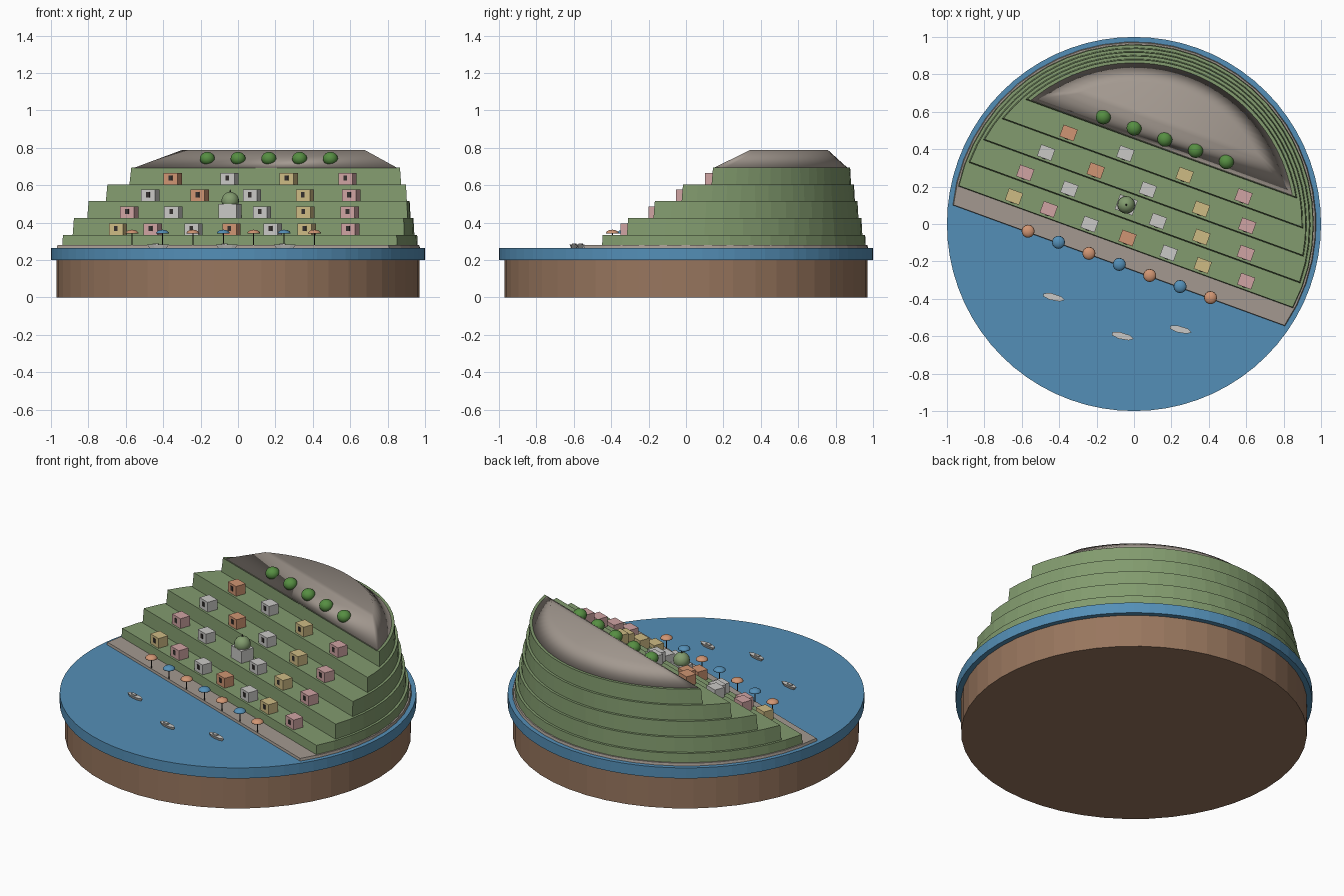
import bpy, bmesh, math
from mathutils import Matrix, Vector

cube = bpy.data.objects.get("Cube")
if cube:
    bpy.data.objects.remove(cube, do_unlink=True)

TURN = Matrix.Rotation(math.radians(-20), 4, 'Z')   # hillside faces slightly sideways


def material(name, r, g, b):
    def lin(c):
        c /= 255
        return c / 12.92 if c < 0.04 else ((c + 0.055) / 1.055) ** 2.4
    m = bpy.data.materials.new(name)
    col = (lin(r), lin(g), lin(b), 1)
    m.diffuse_color = col
    m.use_nodes = True
    m.node_tree.nodes["Principled BSDF"].inputs["Base Color"].default_value = col
    return m


EARTH = material("earth brown", 152, 118, 94)
SEA = material("sea blue", 84, 143, 183)
GRASS = material("terrace green", 130, 155, 110)
STONE = material("grey stone", 163, 153, 144)
LEAF = material("leaf green", 86, 142, 66)
CLAY = material("terracotta", 208, 149, 115)
WHITE = material("whitewash", 202, 201, 198)
SAND = material("sand yellow", 206, 187, 132)
PINK = material("soft pink", 208, 164, 163)
DARK = material("dark wood", 52, 48, 46)


def add(name, bm, mats, loc=(0, 0, 0), smooth=False, turn=TURN):
    bmesh.ops.recalc_face_normals(bm, faces=bm.faces)
    for f in bm.faces:
        f.smooth = smooth
    me = bpy.data.meshes.new(name)
    bm.to_mesh(me)
    bm.free()
    for m in mats:
        me.materials.append(m)
    ob = bpy.data.objects.new(name, me)
    ob.matrix_world = turn @ Matrix.Translation(loc)
    bpy.context.collection.objects.link(ob)
    return ob


def box(bm, size, centre, slot=0):
    mat = Matrix.Translation(centre) @ Matrix.Diagonal((*size, 1))
    verts = bmesh.ops.create_cube(bm, size=1, matrix=mat)["verts"]
    for f in {f for v in verts for f in v.link_faces}:
        f.material_index = slot


def loft(bm, low, high):
    a = [bm.verts.new(p) for p in low]
    b = [bm.verts.new(p) for p in high]
    bm.faces.new(a)
    bm.faces.new(b)
    for i in range(len(a)):
        j = (i + 1) % len(a)
        bm.faces.new((a[i], a[j], b[j], b[i]))


def segment(radius, front, z, n=28):
    """Disc outline cut off by a straight front line."""
    start = math.asin(front / radius)
    span = math.pi - 2 * start
    return [(radius * math.cos(start + span * i / n),
             radius * math.sin(start + span * i / n), z) for i in range(n + 1)]


def disc(name, mat, radius, z0, z1, sides):
    bm = bmesh.new()
    bmesh.ops.create_cone(bm, cap_ends=True, segments=sides, radius1=radius, radius2=radius,
                          depth=z1 - z0, matrix=Matrix.Translation((0, 0, (z0 + z1) / 2)))
    add(name, bm, [mat], turn=Matrix())


# Round base, sea and promenade
disc("earth_base", EARTH, 0.97, 0, 0.2, 48)
disc("sea", SEA, 1.0, 0.2, 0.265, 72)
bm = bmesh.new()
loft(bm, segment(0.975, -0.237, 0.262), segment(0.97, -0.234, 0.28))
add("promenade", bm, [STONE])

# Stepped terraces
FRONT = [-0.128 + 0.14 * k for k in range(5)]
TOP = [0.335 + 0.09 * k for k in range(5)]
for k in range(5):
    r = 0.96 - 0.02 * k
    bm = bmesh.new()
    loft(bm, segment(r + 0.003, FRONT[k] - 0.005, TOP[k] - 0.09),
         segment(r - 0.002, FRONT[k], TOP[k]))
    add(f"terrace_{k + 1}", bm, [GRASS])

# Smooth rocky summit
bm = bmesh.new()
loft(bm, segment(0.865, 0.43, 0.692), segment(0.76, 0.552, 0.787))
add("rock_summit", bm, [STONE], smooth=True)

# Trees along the summit slope
for i in range(5):
    bm = bmesh.new()
    bmesh.ops.create_icosphere(bm, subdivisions=3, radius=0.04,
                               matrix=Matrix.Diagonal((1, 1, 0.9, 1)))
    add(f"tree_{i + 1}", bm, [LEAF], ((i - 2) * 0.175, 0.482, 0.742), smooth=True)

# Houses: one row per terrace, as (sideways position, wall colour)
ROWS = [
    [(-0.653, SAND), (-0.455, PINK), (-0.223, WHITE), (-0.007, CLAY),
     (0.227, WHITE), (0.421, SAND), (0.668, PINK)],
    [(-0.64, PINK), (-0.389, WHITE), (0.115, WHITE), (0.362, SAND), (0.615, PINK)],
    [(-0.572, WHITE), (-0.29, CLAY), (0.007, WHITE), (0.309, SAND), (0.572, PINK)],
    [(-0.495, CLAY), (-0.172, WHITE), (0.165, SAND), (0.5, PINK)],
]
for k, row in enumerate(ROWS):
    for i, (u, wall) in enumerate(row):
        bm = bmesh.new()
        box(bm, (0.08, 0.066, 0.062), (0, 0, 0.03))
        box(bm, (0.02, 0.006, 0.027), (0, -0.033, 0.034), 1)
        add(f"house_{k + 1}_{i + 1}", bm, [wall, DARK], (u, FRONT[k] + 0.046, TOP[k]))

# Domed chapel
chapel = Vector((-0.074, 0.082, TOP[1]))
bm = bmesh.new()
box(bm, (0.1, 0.085, 0.075), (0, 0, 0.0375))
add("chapel_walls", bm, [WHITE], chapel)
bm = bmesh.new()
bmesh.ops.create_uvsphere(bm, u_segments=16, v_segments=10, radius=0.047)
add("chapel_dome", bm, [GRASS], chapel + Vector((0, 0, 0.092)), smooth=True)
bm = bmesh.new()
bmesh.ops.create_cone(bm, cap_ends=True, segments=8, radius1=0.006, radius2=0.001, depth=0.016)
add("chapel_finial", bm, [DARK], chapel + Vector((0, 0, 0.144)))

# Parasols on the waterfront
for i in range(7):
    u = (i - 3) * 0.173
    bm = bmesh.new()
    bmesh.ops.create_uvsphere(bm, u_segments=16, v_segments=10, radius=0.035,
                              matrix=Matrix.Diagonal((1, 1, 0.6, 1)))
    cut = bmesh.ops.bisect_plane(bm, geom=bm.verts[:] + bm.edges[:] + bm.faces[:],
                                 plane_co=(0, 0, 0.001), plane_no=(0, 0, -1), clear_outer=True)
    rim = [e for e in cut["geom_cut"] if isinstance(e, bmesh.types.BMEdge)]
    bmesh.ops.contextual_create(bm, geom=rim)
    add(f"parasol_canopy_{i + 1}", bm, [SEA if i % 2 else CLAY], (u, -0.23, 0.341), smooth=True)
    bm = bmesh.new()
    bmesh.ops.create_cone(bm, cap_ends=True, segments=8, radius1=0.003, radius2=0.003, depth=0.08)
    add(f"parasol_pole_{i + 1}", bm, [DARK], (u, -0.23, 0.303))

# Boats on the water
HULL = [(-0.058, 0.008), (-0.02, 0.018), (0.035, 0.014), (0.06, 0),
        (0.035, -0.014), (-0.02, -0.018), (-0.058, -0.008)]
for i, (x, y) in enumerate([(-0.428, -0.392), (-0.06, -0.6), (0.25, -0.565)]):
    bm = bmesh.new()
    loft(bm, [(a * 0.8, b * 0.6, 0) for a, b in HULL], [(a, b, 0.018) for a, b in HULL])
    box(bm, (0.03, 0.018, 0.008), (-0.012, 0, 0.021))
    add(f"boat_{i + 1}", bm, [WHITE], (x, y, 0.264),
        turn=Matrix.Translation((x, y, 0)) @ Matrix.Rotation(-0.24, 4, 'Z')
        @ Matrix.Translation((-x, -y, 0)))
